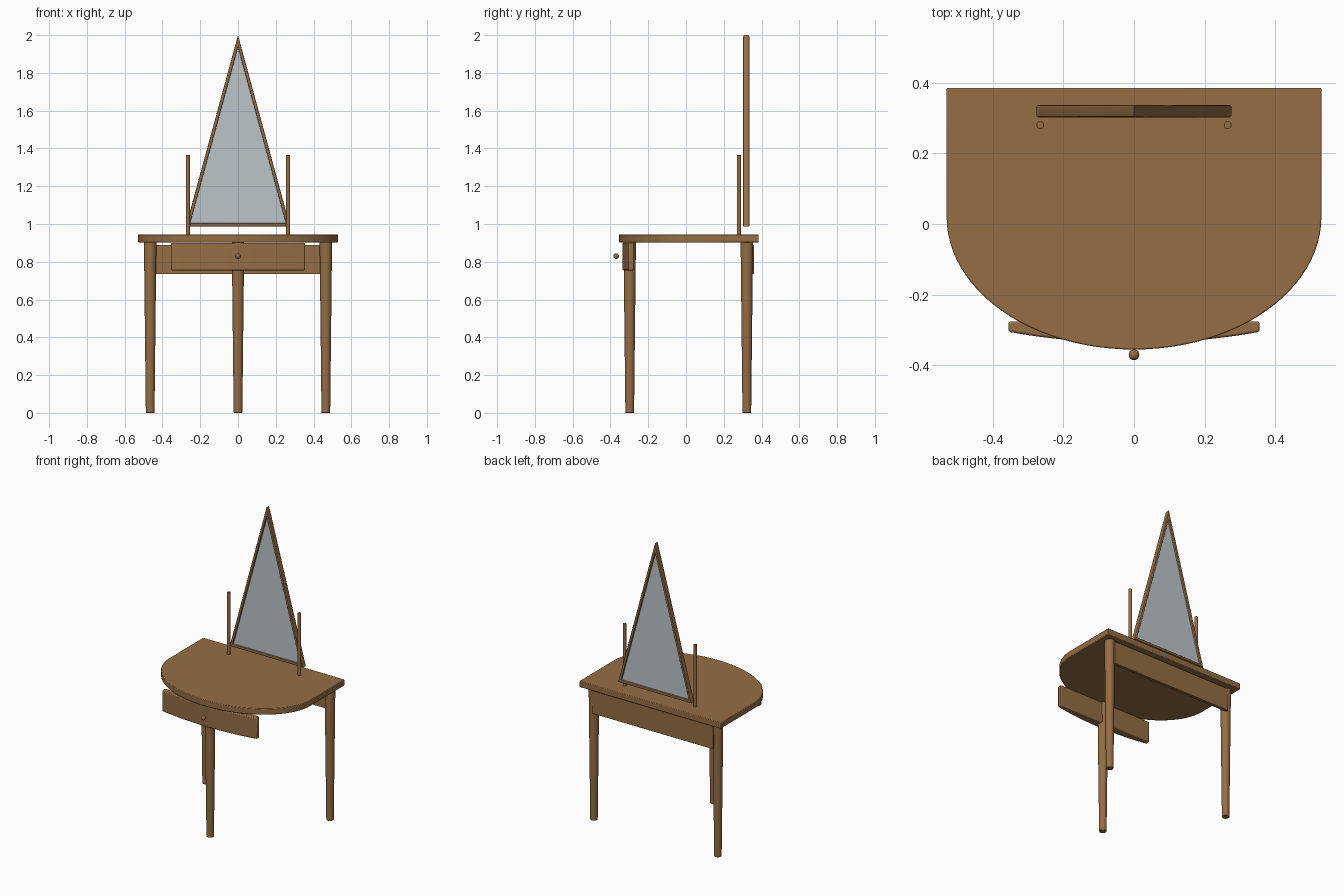
import bpy, bmesh, math
from mathutils import Matrix, Vector

cube = bpy.data.objects.get("Cube")
if cube:
    bpy.data.objects.remove(cube, do_unlink=True)


def material(name, colour):
    m = bpy.data.materials.new(name)
    m.use_nodes = True
    m.diffuse_color = (*colour, 1)
    m.node_tree.nodes["Principled BSDF"].inputs["Base Color"].default_value = (*colour, 1)
    return m


wood = material("warm wood", (0.30, 0.155, 0.058))
glass = material("mirror glass", (0.50, 0.56, 0.59))


def finish(bm, name, mat, bevel=0.0):
    bmesh.ops.recalc_face_normals(bm, faces=bm.faces)
    me = bpy.data.meshes.new(name)
    bm.to_mesh(me)
    bm.free()
    ob = bpy.data.objects.new(name, me)
    bpy.context.collection.objects.link(ob)
    me.materials.append(mat)
    if bevel:
        mod = ob.modifiers.new("soft edges", "BEVEL")
        mod.width, mod.segments = bevel, 2
        mod.limit_method, mod.angle_limit = "ANGLE", math.radians(40)
    bpy.ops.object.select_all(action="DESELECT")
    bpy.context.view_layer.objects.active = ob
    ob.select_set(True)
    bpy.ops.object.shade_smooth_by_angle(angle=math.radians(35))
    return ob


def prism(name, outline, z0, z1, mat, bevel=0.0):
    """Extrude a plan outline of (x, y) points from z0 to z1."""
    bm = bmesh.new()
    face = bm.faces.new([bm.verts.new((x, y, z0)) for x, y in outline])
    ext = bmesh.ops.extrude_face_region(bm, geom=[face])
    moved = [v for v in ext["geom"] if isinstance(v, bmesh.types.BMVert)]
    bmesh.ops.translate(bm, verts=moved, vec=(0, 0, z1 - z0))
    return finish(bm, name, mat, bevel)


def rod(name, x, y, z0, z1, r0, r1, bevel=0.0):
    """Upright round bar, radius r0 at the foot and r1 at the head."""
    bm = bmesh.new()
    bmesh.ops.create_cone(bm, cap_ends=True, segments=32, radius1=r0, radius2=r1,
                          depth=z1 - z0, matrix=Matrix.Translation((x, y, (z0 + z1) / 2)))
    return finish(bm, name, wood, bevel)


# Table top: straight back, half-oval front
arc = [(0.53 * math.cos(a), 0.02 - 0.375 * math.sin(a))
       for a in (math.pi * i / 48 for i in range(49))]
prism("table_top", arc + [(-0.53, 0.385), (0.53, 0.385)], 0.903, 0.945, wood, 0.004)

# Legs and mirror posts
rod("front_leg", 0, -0.298, 0, 0.903, 0.023, 0.033, 0.003)
for side, s in (("left", 1), ("right", -1)):
    rod(f"{side}_back_leg", s * 0.465, 0.322, 0, 0.903, 0.023, 0.033, 0.003)
    rod(f"{side}_mirror_post", s * 0.265, 0.28, 0.94, 1.365, 0.011, 0.011, 0.002)

# Back rail
prism("back_rail", [(-0.455, 0.34), (0.455, 0.34), (0.455, 0.36), (-0.455, 0.36)],
      0.735, 0.89, wood, 0.002)

# Drawer front: flat back, gently bowed face
bow = [(x, -0.337 + 0.032 * (x / 0.355) ** 2) for x in (0.355 * i / 12 for i in range(-12, 13))]
prism("drawer_front", bow + [(0.355, -0.276), (-0.355, -0.276)], 0.755, 0.9, wood, 0.006)

# Drawer knob
bm = bmesh.new()
bmesh.ops.create_uvsphere(bm, u_segments=24, v_segments=14, radius=0.015,
                          matrix=Matrix.Translation((0, -0.37, 0.83)))
finish(bm, "drawer_knob", wood)

# Mirror: mitred triangular frame around a thin pane
half, base, apex, mid_y = 0.276, 0.987, 2.0, 0.319
height = apex - base
inradius = half * height / (half + math.hypot(half, height))
centre = Vector((0, mid_y, base + inradius))
corners = [Vector(p) for p in ((-half, mid_y, base), (half, mid_y, base), (0, mid_y, apex))]


def triangle(bm, inset, dy):
    """Ring of corners moved inward by inset and along y by dy."""
    k = 1 - inset / inradius
    return [bm.verts.new(centre + (c - centre) * k + Vector((0, dy, 0))) for c in corners]


width, depth, soft = 0.017, 0.0175, 0.006
section = []
for inset, y, start in ((soft, soft - depth, 180), (soft, depth - soft, 90),
                        (width - soft, depth - soft, 0), (width - soft, soft - depth, -90)):
    # Rounded corner of the bar's cross-section, walked around the bar
    for step in (90, 60, 30, 0):
        a = math.radians(start + step)
        section.append((inset + soft * math.cos(a), y + soft * math.sin(a)))

bm = bmesh.new()
rings = [triangle(bm, i, y) for i, y in section]
for a, b in zip(rings, rings[1:] + rings[:1]):
    for j in range(3):
        n = (j + 1) % 3
        bm.faces.new((a[j], a[n], b[n], b[j]))
bmesh.ops.remove_doubles(bm, verts=bm.verts, dist=1e-5)
finish(bm, "mirror_frame", wood)

bm = bmesh.new()
front, back = triangle(bm, 0.012, -0.004), triangle(bm, 0.012, 0.004)
bm.faces.new(front)
bm.faces.new(back)
for j in range(3):
    n = (j + 1) % 3
    bm.faces.new((front[j], front[n], back[n], back[j]))
finish(bm, "mirror_pane", glass)
